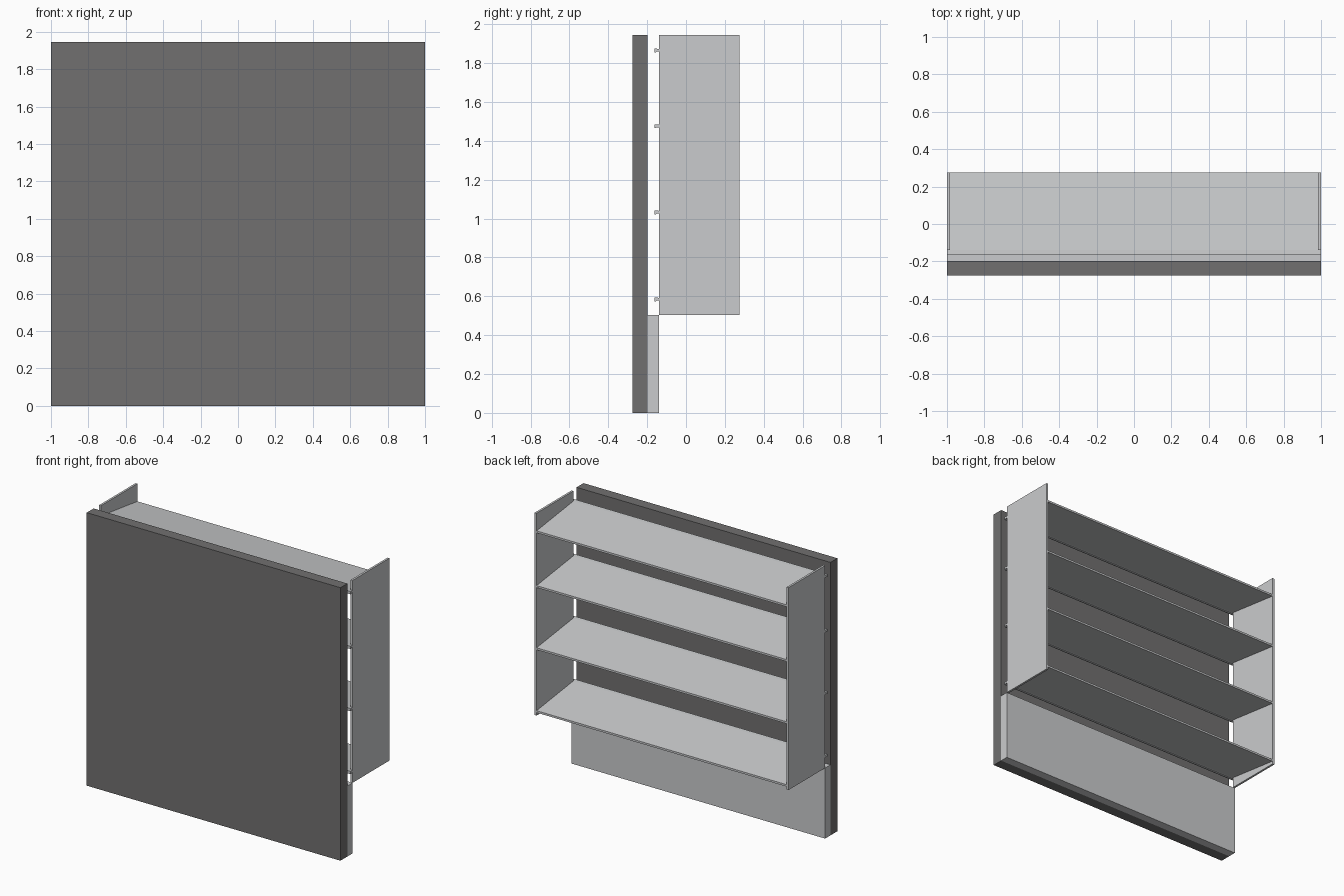
import bpy
import bmesh

old = bpy.data.objects.get("Cube")
if old:
    bpy.data.objects.remove(old, do_unlink=True)


def material(name, colour):
    mat = bpy.data.materials.new(name)
    mat.use_nodes = True
    mat.diffuse_color = colour
    mat.node_tree.nodes["Principled BSDF"].inputs["Base Color"].default_value = colour
    return mat


dark_grey = material("dark grey", (0.165, 0.163, 0.163, 1))
light_grey = material("light grey", (0.59, 0.6, 0.61, 1))


def extrude_x(name, profile, x0, x1, mat):
    """Solid from a (y, z) outline swept between two x positions."""
    bm = bmesh.new()
    face = bm.faces.new([bm.verts.new((x0, y, z)) for y, z in profile])
    swept = bmesh.ops.extrude_face_region(bm, geom=[face])["geom"]
    verts = [v for v in swept if isinstance(v, bmesh.types.BMVert)]
    bmesh.ops.translate(bm, verts=verts, vec=(x1 - x0, 0, 0))
    bmesh.ops.recalc_face_normals(bm, faces=bm.faces)
    mesh = bpy.data.meshes.new(name)
    bm.to_mesh(mesh)
    bm.free()
    mesh.materials.append(mat)
    obj = bpy.data.objects.new(name, mesh)
    bpy.context.collection.objects.link(obj)
    return obj


def rect(y0, y1, z0, z1):
    return [(y0, z0), (y1, z0), (y1, z1), (y0, z1)]


FRONT, BACK = -0.138, 0.275
TOP, BOTTOM = 1.945, 0.503
SIDE = 0.015

# Front panel and the plinth behind its foot
extrude_x("front_panel", rect(-0.275, -0.197, 0, TOP), -1, 1, dark_grey)
extrude_x("plinth", rect(-0.197, FRONT, 0, BOTTOM), -1, 1, light_grey)

# Side boards
for name, x in (("right_side", -1), ("left_side", 1 - SIDE)):
    extrude_x(name, rect(FRONT, BACK, BOTTOM, TOP), x, x + SIDE, light_grey)

# Shelves sloping down to the back, each with a full-width front lip
DROP, THICK = 0.054, 0.014
for i, z in enumerate((1.873, 1.483, 1.04, 0.592), 1):
    board = [(FRONT, z), (BACK, z - DROP), (BACK, z - DROP - THICK), (FRONT, z - THICK)]
    extrude_x(f"shelf_{i}", board, SIDE - 1, 1 - SIDE, light_grey)
    lip = [(FRONT, z), (FRONT, z - THICK), (-0.152, z - THICK),
           (-0.155, z - 0.018), (-0.163, z - 0.018), (-0.163, z + 0.002)]
    extrude_x(f"shelf_lip_{i}", lip, -1, 1, light_grey)
